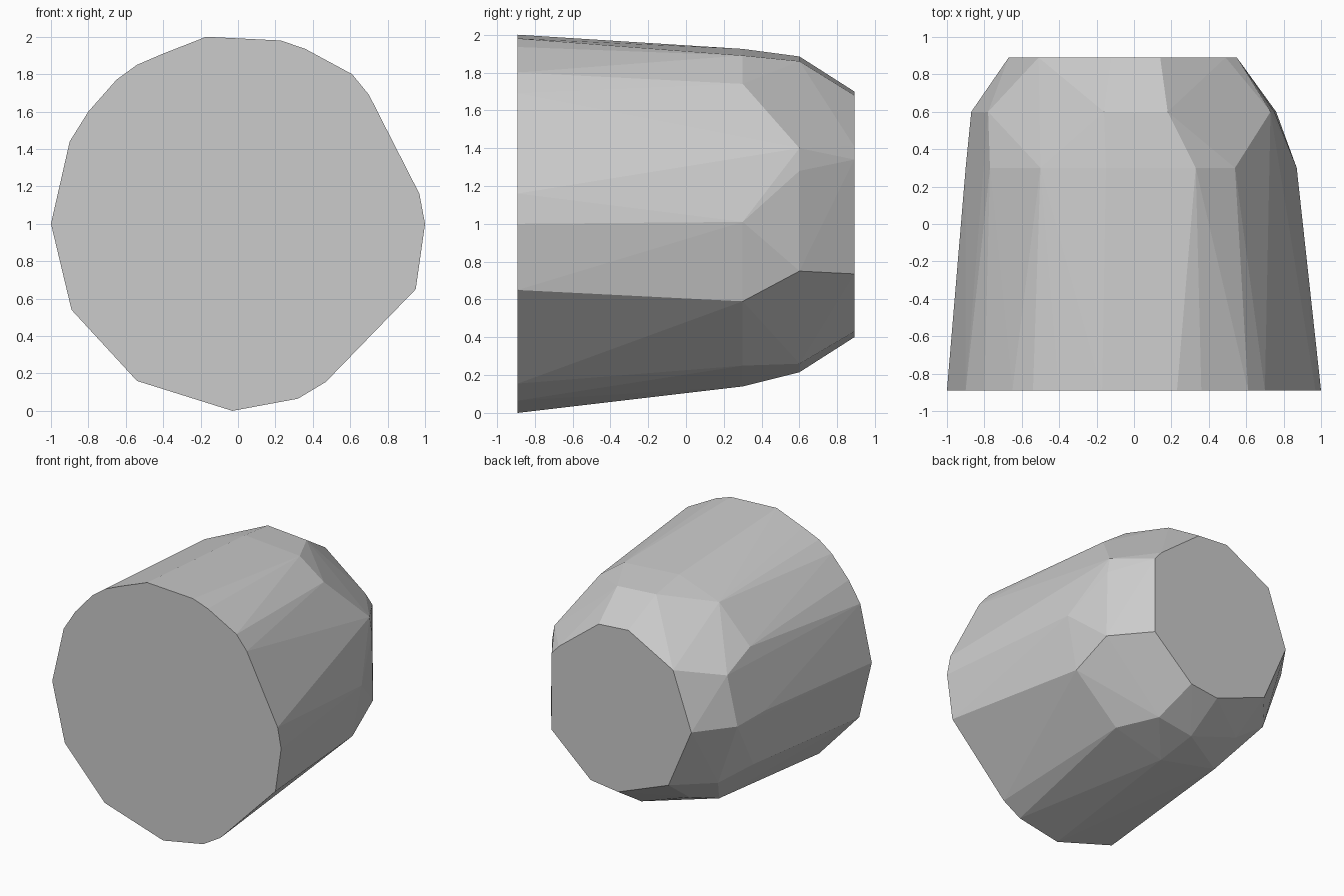
import bpy, bmesh, math

# Cross-sections (x, z) of the faceted body at each depth y
sections = {
    -0.89: [(-.17, 2), (.23, 1.98), (.36, 1.935), (.61, 1.8), (.70, 1.69), (.97, 1.16),
            (1, 1), (.95, .65), (.47, .155), (.32, .065), (-.03, 0), (-.54, .16),
            (-.89, .54), (-1, 1), (-.9, 1.44), (-.8, 1.6), (-.65, 1.77), (-.54, 1.85),
            (-.4, 1.91)],
    0.30: [(-.15, 1.925), (.33, 1.89), (.54, 1.74), (.87, 1.01), (.79, .59), (.42, .25),
           (0, .14), (-.5, .25), (-.8, .6), (-.9, 1.05), (-.77, 1.52), (-.5, 1.8)],
    0.60: [(-.16, 1.885), (.18, 1.86), (.73, 1.4), (.75, 1.28), (.76, .75), (.27, .26),
           (-.03, .215), (-.45, .36), (-.7, .54), (-.87, 1.03), (-.78, 1.41)],
    0.89: [(-.12, 1.7), (.14, 1.68), (.49, 1.41), (.55, 1.34), (.55, .735), (.21, .43),
           (-.03, .4), (-.47, .57), (-.67, 1.04), (-.51, 1.49)],
}

# Wrap the sections in a convex shell
bm = bmesh.new()
for y, ring in sections.items():
    for x, z in ring:
        bm.verts.new((x, y, z))
hull = bmesh.ops.convex_hull(bm, input=bm.verts[:])
loose = [v for v in bm.verts if not v.link_faces]
bmesh.ops.delete(bm, geom=loose, context='VERTS')

# Merge the flat end caps into single faces
bmesh.ops.dissolve_limit(bm, angle_limit=math.radians(0.5), verts=bm.verts[:], edges=bm.edges[:])
bmesh.ops.recalc_face_normals(bm, faces=bm.faces[:])

mesh = bpy.data.meshes.new("faceted_body")
bm.to_mesh(mesh)
bm.free()
bpy.context.collection.objects.link(bpy.data.objects.new("faceted_body", mesh))
